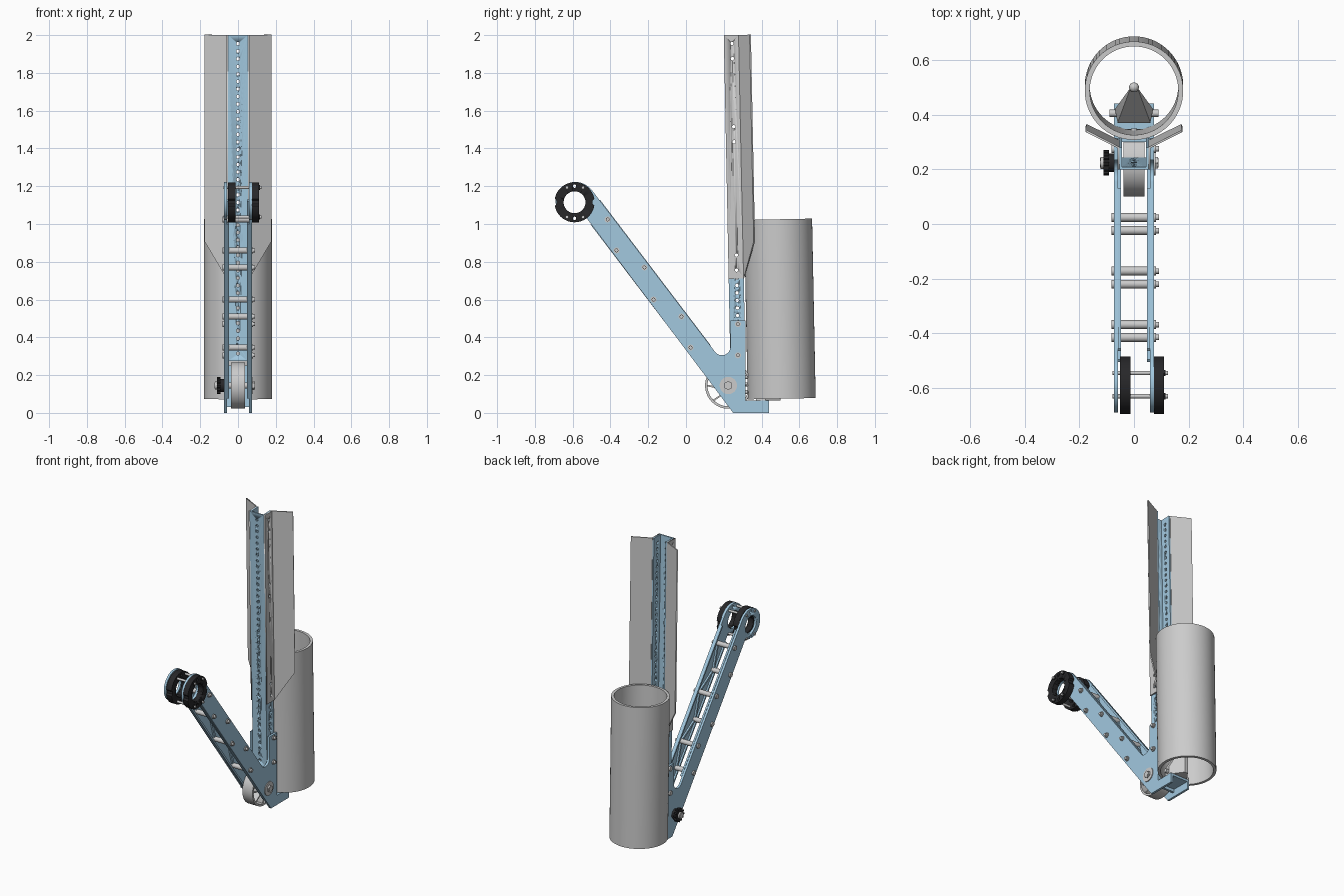
import bpy, bmesh
from math import sin, cos, pi, radians
from mathutils import Matrix, Vector

if "Cube" in bpy.data.objects:
    bpy.data.objects.remove(bpy.data.objects["Cube"])


def material(name, rgb):
    m = bpy.data.materials.new(name)
    m.diffuse_color = (*rgb, 1)
    m.use_nodes = True
    m.node_tree.nodes["Principled BSDF"].inputs["Base Color"].default_value = m.diffuse_color
    return m


BLUE = material("blue_metal", (0.36, 0.58, 0.74))
BLACK = material("black_plastic", (0.02, 0.02, 0.022))
LEAN = Matrix.Rotation(0.02, 4, 'X')      # mast, wings and pipe lean forward a little


def finish(bm, name, mat=None, matrix=None):
    bmesh.ops.recalc_face_normals(bm, faces=bm.faces)
    for f in bm.faces:
        f.smooth = True
    for e in bm.edges:
        e.smooth = len(e.link_faces) == 2 and e.calc_face_angle(pi) < radians(35)
    if matrix:
        bm.transform(matrix)
    me = bpy.data.meshes.new(name)
    bm.to_mesh(me)
    bm.free()
    ob = bpy.data.objects.new(name, me)
    bpy.context.collection.objects.link(ob)
    if mat:
        me.materials.append(mat)
    return ob


def add_rod(bm, p, q, r, n=20):
    p, q = Vector(p), Vector(q)
    d = q - p
    m = Matrix.Translation((p + q) / 2) @ d.to_track_quat('Z', 'Y').to_matrix().to_4x4()
    bmesh.ops.create_cone(bm, cap_ends=True, segments=n, radius1=r, radius2=r,
                          depth=d.length, matrix=m)


def add_prism(bm, pts, x0, x1):
    a = [bm.verts.new((x0, y, z)) for y, z in pts]
    b = [bm.verts.new((x1, y, z)) for y, z in pts]
    bm.faces.new(a)
    bm.faces.new(b[::-1])
    for i in range(len(pts)):
        j = (i + 1) % len(pts)
        bm.faces.new((a[i], a[j], b[j], b[i]))


def add_bar(bm, p, q, w, x0, x1):
    p, q = Vector(p), Vector(q)
    d = (q - p).normalized()
    n = Vector((-d.y, d.x)) * w / 2
    add_prism(bm, [p + n, q + n, q - n, p - n], x0, x1)


def add_ring(bm, y, z, x0, x1, outer, inner, n=72):
    def loop(x, f):
        return [bm.verts.new((x, y + f(i) * cos(2 * pi * i / n), z + f(i) * sin(2 * pi * i / n)))
                for i in range(n)]
    loops = [loop(x0, outer), loop(x1, outer), loop(x1, inner), loop(x0, inner)]
    for k in range(4):
        a, b = loops[k], loops[(k + 1) % 4]
        for i in range(n):
            j = (i + 1) % n
            bm.faces.new((a[i], a[j], b[j], b[i]))


def rod(name, x0, x1, y, z, r, mat=None, n=20):
    bm = bmesh.new()
    add_rod(bm, (x0, y, z), (x1, y, z), r, n)
    return finish(bm, name, mat)


def cut(ob, cutter):
    cutter.hide_render = True
    cutter.display_type = 'WIRE'
    m = ob.modifiers.new("holes", 'BOOLEAN')
    m.operation, m.solver, m.object = 'DIFFERENCE', 'EXACT', cutter


# Large open pipe at the back
bm = bmesh.new()
rings = []
for r, z in ((0.18, 0.065), (0.18, 1.015), (0.162, 1.015), (0.162, 0.065)):
    rings.append([bm.verts.new((r * cos(2 * pi * i / 64), 0.508 + r * sin(2 * pi * i / 64), z))
                  for i in range(64)])
for k in range(4):
    a, b = rings[k], rings[(k + 1) % 4]
    for i in range(64):
        bm.faces.new((a[i], a[(i + 1) % 64], b[(i + 1) % 64], b[i]))
finish(bm, "pipe", matrix=LEAN)

# Mast: channel with closed front, drilled along front and sides
bm = bmesh.new()
section = [(-0.053, 0.24), (0.053, 0.24), (0.053, 0.32), (0.044, 0.32),
           (0.044, 0.249), (-0.044, 0.249), (-0.044, 0.32), (-0.053, 0.32)]
face = bm.faces.new([bm.verts.new((x, y, 0.27)) for x, y in section])
top = bmesh.ops.extrude_face_region(bm, geom=[face])["geom"]
bmesh.ops.translate(bm, vec=(0, 0, 1.725), verts=[v for v in top if isinstance(v, bmesh.types.BMVert)])
mast = finish(bm, "mast", BLUE, LEAN)
bm = bmesh.new()
for i in range(42):
    z = 0.31 + i * 0.04
    add_rod(bm, (0, 0.23, z), (0, 0.255, z), 0.009, 12)
    for s in (-1, 1):
        add_rod(bm, (s * 0.03, 0.283, z), (s * 0.065, 0.283, z), 0.009, 12)
cut(mast, finish(bm, "mast_hole_cutter", matrix=LEAN))

# Bent sheet wings on both sides of the mast
bm = bmesh.new()
for z in (0.75, 0.83, 1.43, 1.51, 1.87, 1.95):
    add_rod(bm, (-0.08, 0.283, z), (0.08, 0.283, z), 0.009, 12)
wing_cutter = finish(bm, "wing_hole_cutter", matrix=LEAN)
for s, side in ((-1, "left"), (1, "right")):
    bm = bmesh.new()
    v = [bm.verts.new((s * x, y, z)) for x, y, z in
         ((0.057, 0.24, 0.705), (0.057, 0.32, 0.705), (0.057, 0.32, 1.995), (0.057, 0.24, 1.995),
          (0.175, 0.38, 0.9), (0.175, 0.38, 1.995))]
    bm.faces.new((v[0], v[1], v[2], v[3]))
    bm.faces.new((v[1], v[4], v[5], v[2]))
    wing = finish(bm, side + "_wing", matrix=LEAN)
    m = wing.modifiers.new("thickness", 'SOLIDIFY')
    m.thickness, m.offset = 0.008, 0
    cut(wing, wing_cutter)

# Side plates: hooked head, sloping arm, mast bracket and foot
HEAD = (-0.59, 1.115)
outline = []
for k in range(25):
    t, r = radians(37.2 + 270 * k / 24), 0.112 - 0.022 * k / 24
    outline.append((HEAD[0] + r * cos(t), HEAD[1] + r * sin(t)))
outline += [(0.25, 0), (0.44, 0), (0.44, 0.065), (0.315, 0.065), (0.315, 0.49), (0.235, 0.49)]
for k in range(13):
    t = radians(-142.8 * k / 12)
    outline.append((0.19 + 0.045 * cos(t), 0.35 + 0.045 * sin(t)))
bolts = [(-0.415, 1.024), (-0.368, 0.86), (-0.22, 0.77), (-0.172, 0.60), (-0.024, 0.51), (0.024, 0.346)]
bm = bmesh.new()
add_rod(bm, (-0.2, *HEAD), (0.2, *HEAD), 0.058, 32)
for dz in (-0.085, 0.085):
    add_rod(bm, (-0.2, HEAD[0], HEAD[1] + dz), (0.2, HEAD[0], HEAD[1] + dz), 0.009, 12)
head_cutter = finish(bm, "head_hole_cutter")
for s, side in ((-1, "left"), (1, "right")):
    bm = bmesh.new()
    add_prism(bm, outline, s * 0.058, s * 0.073)
    cut(finish(bm, side + "_plate", BLUE), head_cutter)
    # stiffening ribs on the inner face
    bm = bmesh.new()
    add_bar(bm, (-0.46, 1.125), (0.125, 0.355), 0.012, s * 0.047, s * 0.059)
    add_bar(bm, (-0.50, 1.00), (0.20, 0.08), 0.012, s * 0.047, s * 0.059)
    for p, q in zip(bolts, bolts[1:]):
        add_bar(bm, p, q, 0.014, s * 0.047, s * 0.059)
    finish(bm, side + "_plate_ribs", BLUE)

# Arm standoffs and all through-bolts
for y, z in bolts:
    rod("standoff", -0.059, 0.059, y, z, 0.016)
for y, z in bolts + [(0.275, 0.47), (0.275, 0.305)]:
    rod("bolt_head", -0.082, -0.072, y, z, 0.016)
    rod("bolt_nut", 0.072, 0.08, y, z, 0.016)
    rod("bolt_tip", 0.08, 0.091, y, z, 0.010)

# Black clamp rings with toothed bore
def clamp_outer(i):
    return 0.095 if i % 36 in (0, 1, 35) else 0.106


def clamp_inner(i):
    return 0.058 if (i + 3) % 12 < 7 else 0.047


for name, x0, x1 in (("left_clamp_ring", -0.052, -0.012), ("right_clamp_ring", 0.073, 0.110)):
    bm = bmesh.new()
    add_ring(bm, *HEAD, x0, x1, clamp_outer, clamp_inner)
    cut(finish(bm, name, BLACK), head_cutter)
for dy in (-0.04, 0.045):
    for dz in (-0.078, 0.078):
        rod("clamp_bolt", -0.078, 0.125, HEAD[0] + dy, HEAD[1] + dz, 0.008, None, 12)
        rod("clamp_bolt_nut", 0.11, 0.116, HEAD[0] + dy, HEAD[1] + dz, 0.013, BLACK, 6)

# Spoked wheel and axle
AX = (0.224, 0.145)
bm = bmesh.new()
add_ring(bm, *AX, -0.038, 0.038, lambda i: 0.123, lambda i: 0.110)
finish(bm, "wheel_rim")
rod("wheel_hub", -0.038, 0.038, *AX, 0.032, None, 24)
bm = bmesh.new()
for k in range(8):
    t = k * pi / 4
    add_bar(bm, (AX[0] + 0.026 * cos(t + 0.8), AX[1] + 0.026 * sin(t + 0.8)),
            (AX[0] + 0.113 * cos(t), AX[1] + 0.113 * sin(t)), 0.009, -0.03, 0.03)
finish(bm, "wheel_spokes")
rod("axle", -0.125, 0.09, *AX, 0.017)
rod("right_axle_washer", 0.072, 0.078, *AX, 0.046, None, 32)
rod("right_axle_nut", 0.078, 0.088, *AX, 0.024, None, 6)
rod("left_knob_flange", -0.092, -0.073, *AX, 0.034, BLACK, 32)
bm = bmesh.new()
add_ring(bm, *AX, -0.112, -0.092, lambda i: 0.046 if i % 6 < 3 else 0.038, lambda i: 0.015)
finish(bm, "left_sprocket", BLACK)
rod("left_axle_cap", -0.122, -0.110, *AX, 0.022)

# Foot cross pieces between the plates
bm = bmesh.new()
add_prism(bm, [(0.30, 0.03), (0.315, 0.03), (0.315, 0.25), (0.30, 0.25)], -0.059, 0.059)
add_prism(bm, [(0.31, 0.05), (0.44, 0.05), (0.44, 0.065), (0.31, 0.065)], -0.059, 0.059)
finish(bm, "foot_cross_plate", BLUE)
for z in (0.11, 0.15, 0.19):
    bm = bmesh.new()
    add_rod(bm, (0, 0.312, z), (0, 0.35, z), 0.011, 12)
    finish(bm, "pipe_screw")

# Pointed guide inside the pipe
bm = bmesh.new()
for s in (-1, 1):
    for p in ((0.06, 0.37, 0.065), (0.07, 0.42, 0.065), (0.06, 0.37, 0.13), (0.07, 0.42, 0.12),
              (0.012, 0.50, 0.28), (0.012, 0.50, 0.065)):
        bm.verts.new((s * p[0], p[1], p[2]))
bmesh.ops.convex_hull(bm, input=bm.verts)
finish(bm, "pipe_guide")
bm = bmesh.new()
bmesh.ops.create_uvsphere(bm, u_segments=20, v_segments=12, radius=0.018,
                          matrix=Matrix.Translation((0, 0.50, 0.28)))
finish(bm, "guide_tip")
rod("guide_bolt", -0.09, 0.09, 0.405, 0.09, 0.013)
